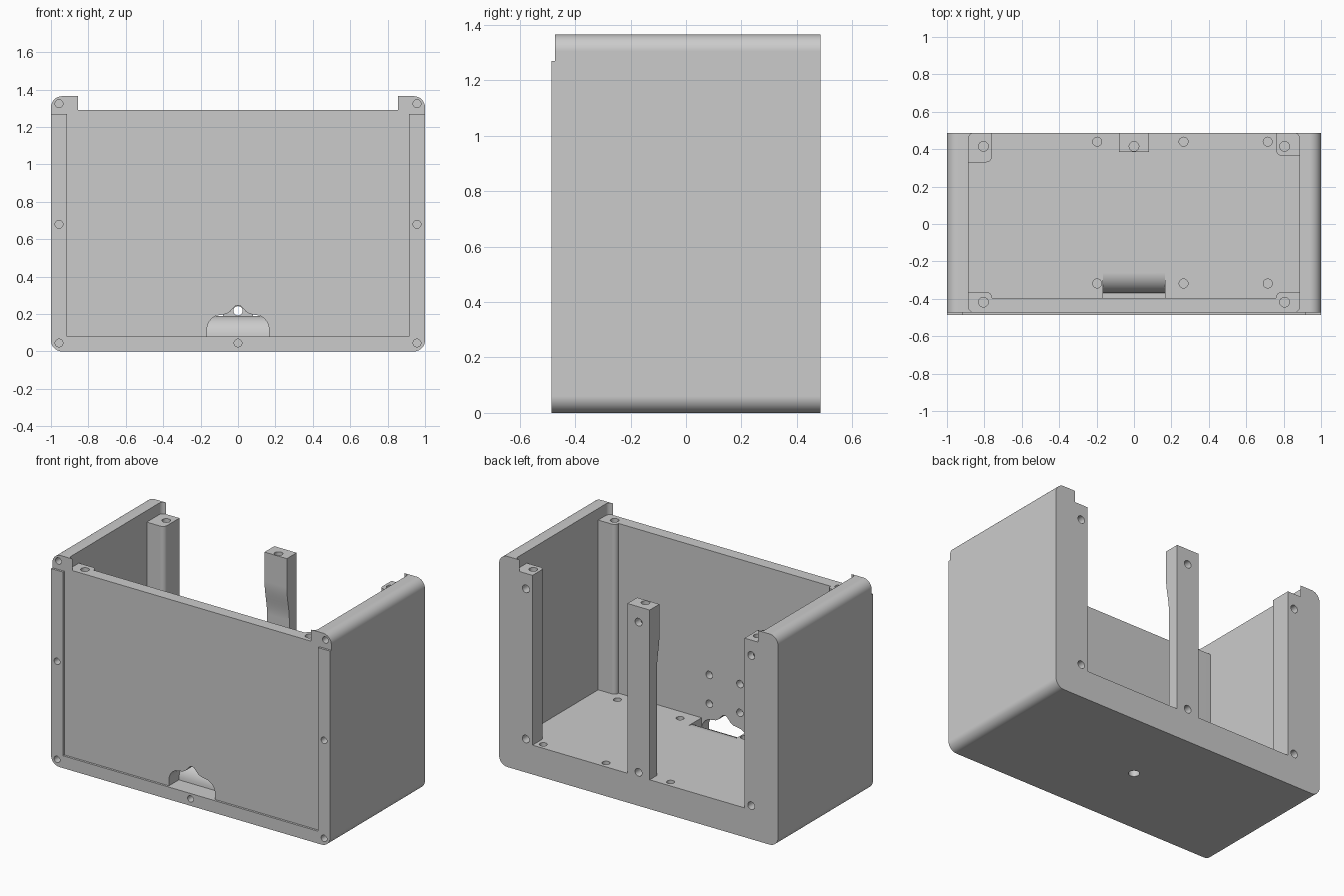
import bpy, bmesh, math
from mathutils import Vector

if "Cube" in bpy.data.objects:
    bpy.data.objects.remove(bpy.data.objects["Cube"])

grey = bpy.data.materials.new("plain_grey")
grey.use_nodes = True
COLOUR = (0.6, 0.6, 0.6, 1)
grey.diffuse_color = COLOUR
grey.node_tree.nodes["Principled BSDF"].inputs["Base Color"].default_value = COLOUR

# Main levels and faces
BACK, PANEL, INNER = 0.486, -0.472, -0.395
HEIGHT, RIM, FLOOR = 1.365, 1.29, 0.19
SIDE, POST = 0.885, 0.76


def place(axis, a, b, c):
    return {"x": (c, a, b), "y": (a, c, b), "z": (a, b, c)}[axis]


def rounded(points, steps=8):
    """Round the square corners of an outline given as (a, b, radius)."""
    out = []
    for i, (a, b, r) in enumerate(points):
        p = Vector((a, b))
        if not r:
            out.append((a, b))
            continue
        u = (Vector(points[i - 1][:2]) - p).normalized()
        v = (Vector(points[(i + 1) % len(points)][:2]) - p).normalized()
        for k in range(steps + 1):
            t = math.pi / 2 * k / steps
            q = p + (u + v) * r - v * r * math.cos(t) - u * r * math.sin(t)
            out.append((q.x, q.y))
    return out


def finish(bm, name):
    bmesh.ops.recalc_face_normals(bm, faces=bm.faces)
    mesh = bpy.data.meshes.new(name)
    bm.to_mesh(mesh)
    bm.free()
    mesh.materials.append(grey)
    ob = bpy.data.objects.new(name, mesh)
    bpy.context.collection.objects.link(ob)
    return ob


def extrude(bm, outline, axis, lo, hi):
    face = bm.faces.new([bm.verts.new(place(axis, a, b, lo)) for a, b in outline])
    moved = bmesh.ops.extrude_face_region(bm, geom=[face])["geom"]
    bmesh.ops.translate(bm, vec=Vector(place(axis, 0, 0, hi - lo)),
                        verts=[g for g in moved if isinstance(g, bmesh.types.BMVert)])


def prism(name, outline, axis, lo, hi):
    bm = bmesh.new()
    extrude(bm, outline, axis, lo, hi)
    return finish(bm, name)


def drills(name, centres, axis, lo, hi, radius):
    bm = bmesh.new()
    turns = [math.tau * k / 24 for k in range(24)]
    for a, b in centres:
        circle = [(a + radius * math.cos(t), b + radius * math.sin(t)) for t in turns]
        extrude(bm, circle, axis, lo, hi)
    return finish(bm, name)


def cut(cutter, *targets):
    cutter.hide_render = True
    for ob in targets:
        mod = ob.modifiers.new("cut", "BOOLEAN")
        mod.operation, mod.solver, mod.object = "DIFFERENCE", "EXACT", cutter
        bpy.context.view_layer.objects.active = ob
        bpy.ops.object.modifier_apply(modifier=mod.name)
    bpy.data.objects.remove(cutter)


# Case block with rounded long edges
R = 0.06
case = prism("case", rounded([(-1, 0, R), (1, 0, R), (1, HEIGHT, R), (-1, HEIGHT, R)]),
             "y", -BACK, BACK)

# Inside space, leaving front corner pillars and back corner posts
cut(prism("cavity", rounded([
    (-POST, 0.7, 0), (-POST, 0.33, 0.03), (-SIDE, 0.33, 0), (-SIDE, -0.365, 0),
    (-POST, -0.365, 0.028), (-POST, INNER, 0), (POST, INNER, 0), (POST, -0.365, 0.028),
    (SIDE, -0.365, 0), (SIDE, 0.365, 0), (POST, 0.365, 0.03), (POST, 0.7, 0)]),
    "z", FLOOR, HEIGHT + 0.1), case)

# Lid seat with rounded corners
S = 0.03
cut(prism("lid_seat", rounded([(-SIDE, PANEL, S), (SIDE, PANEL, S), (SIDE, BACK, S),
                               (-SIDE, BACK, S)]), "z", RIM, HEIGHT + 0.2), case)

# Shallow recess on the front, open at the top
cut(prism("front_recess", [(-0.915, 0.08), (0.915, 0.08), (0.915, 1.27), (1.2, 1.27),
                           (1.2, 1.6), (-1.2, 1.6), (-1.2, 1.27), (-0.915, 1.27)],
          "y", -0.7, PANEL), case)

# Front opening with a pointed top, and the curved ramp behind it
half = [(0.165, 0.08), (0.165, 0.13), (0.157, 0.155), (0.14, 0.177), (0.118, 0.191),
        (0.09, 0.196), (0.065, 0.2), (0.045, 0.211), (0.028, 0.23), (0.012, 0.247)]
cut(prism("opening", half + [(-x, z) for x, z in reversed(half)], "y", -0.7, INNER + 0.002), case)
ramp = [(-0.26 - 0.11 * math.cos(t), 0.08 + 0.11 * math.sin(t))
        for t in [math.pi / 2 * k / 10 for k in range(11)]]
cut(prism("ramp", [(INNER, 0.08)] + ramp + [(-0.26, 0.4), (INNER, 0.4)],
          "x", -0.165, 0.165), case)

# Middle back post, thicker near its top
curve = [(BACK - 0.0875 + 0.0125 * math.cos(math.pi * k / 10), 0.88 + 0.022 * k)
         for k in range(11)]
post = prism("middle_back_post", [(BACK, FLOOR), (BACK - 0.075, FLOOR)] + curve
             + [(BACK - 0.1, RIM), (BACK, RIM)], "x", -0.08, 0.08)

# Screw holes: front frame, back posts, lid, floor, inner front wall, underside
cut(drills("front_holes", [(s * 0.957, z) for s in (-1, 1) for z in (0.045, 0.68, 1.325)]
           + [(0, 0.045)], "y", -0.6, -0.38, 0.021), case)
cut(drills("back_holes", [(x, z) for x in (-0.808, 0.808) for z in (0.217, 1.19)],
           "y", 0.385, 0.6, 0.025), case)
cut(drills("middle_hole_low", [(0, 0.217)], "y", 0.3, 0.6, 0.025), post)
cut(drills("middle_hole_high", [(0, 1.19)], "y", 0.41, 0.6, 0.025), post)
cut(drills("lid_holes", [(s * 0.805, y) for s in (-1, 1) for y in (-0.418, 0.415)],
           "z", 1.15, 1.33, 0.026), case)
cut(drills("middle_lid_hole", [(0, 0.415)], "z", 1.15, 1.33, 0.026), post)
cut(drills("floor_holes", [(x, y) for x in (-0.197, 0.265, 0.715) for y in (-0.318, 0.44)],
           "z", 0.09, 0.25, 0.024), case)
cut(drills("wall_holes", [(x, z) for x in (-0.11, 0.11) for z in (0.295, 0.482)],
           "y", -0.445, -0.35, 0.024), case)
cut(drills("base_hole", [(0, 0)], "z", -0.1, 0.12, 0.033), case)

# Smooth curved areas, keep edges sharp and flats flat
for ob in (case, post):
    bpy.ops.object.select_all(action="DESELECT")
    ob.select_set(True)
    bpy.context.view_layer.objects.active = ob
    bpy.ops.object.shade_smooth_by_angle(angle=math.radians(30))
    flat = ob.modifiers.new("even_normals", "WEIGHTED_NORMAL")
    flat.keep_sharp = True
